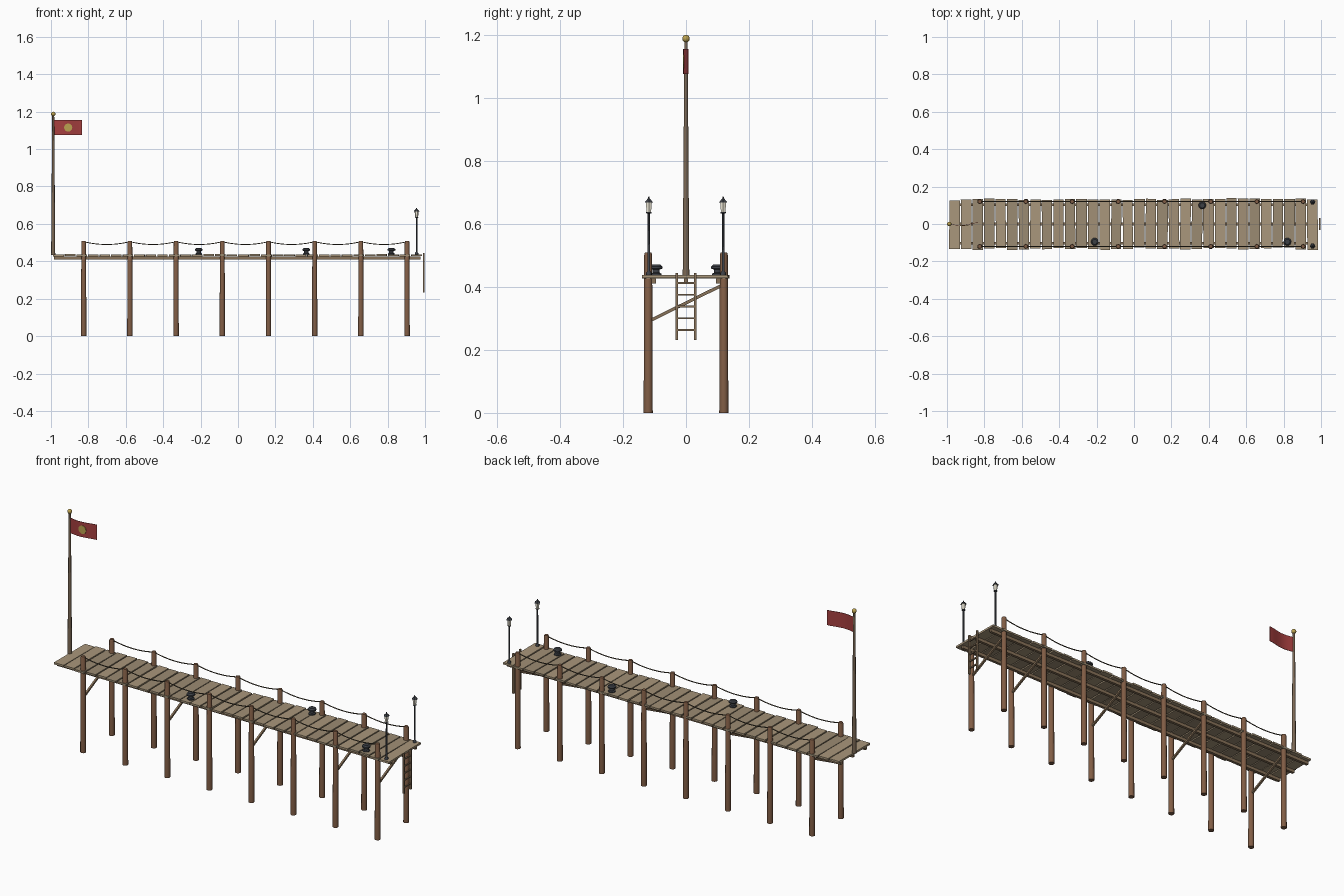
import bpy, bmesh, math, random
from mathutils import Vector, Matrix

if "Cube" in bpy.data.objects:
    bpy.data.objects.remove(bpy.data.objects["Cube"])

random.seed(4)

def material(name, rgb):
    m = bpy.data.materials.new(name)
    m.diffuse_color = (*rgb, 1)
    m.use_nodes = True
    m.node_tree.nodes["Principled BSDF"].inputs["Base Color"].default_value = m.diffuse_color
    return m

PLANKS = [material(f"plank_wood_{i}", c) for i, c in enumerate(
    [(0.36, 0.28, 0.18), (0.40, 0.31, 0.20), (0.33, 0.26, 0.17)])]
PILE = material("pile_wood", (0.22, 0.11, 0.06))
BEAM = material("beam_wood", (0.25, 0.17, 0.10))
POLE = material("pole_wood", (0.20, 0.14, 0.09))
ROPE = material("rope", (0.10, 0.08, 0.05))
IRON = material("iron", (0.045, 0.05, 0.06))
GLASS = material("lamp_glass", (0.95, 0.90, 0.75))
RED = material("flag_red", (0.38, 0.05, 0.05))
GOLD = material("gold", (0.50, 0.36, 0.08))

def finish(bm, name, mat, smooth=False):
    bmesh.ops.recalc_face_normals(bm, faces=bm.faces)
    me = bpy.data.meshes.new(name)
    bm.to_mesh(me)
    bm.free()
    ob = bpy.data.objects.new(name, me)
    bpy.context.collection.objects.link(ob)
    me.materials.append(mat)
    if smooth:
        bpy.ops.object.select_all(action='DESELECT')
        ob.select_set(True)
        bpy.context.view_layer.objects.active = ob
        bpy.ops.object.shade_smooth_by_angle(angle=math.radians(40))
    return ob

def add_box(bm, center, size, rot=Matrix()):
    m = Matrix.Translation(center) @ rot @ Matrix.Diagonal((*size, 1))
    bmesh.ops.create_cube(bm, size=1, matrix=m)

def box(name, center, size, mat, rot=Matrix()):
    bm = bmesh.new()
    add_box(bm, center, size, rot)
    return finish(bm, name, mat)

def lathe(name, loc, profile, sides, mat, smooth=True):
    """Closed solid of revolution from (radius, height) points."""
    bm = bmesh.new()
    rings = [[bm.verts.new((loc[0] + r * math.cos(2 * math.pi * k / sides),
                            loc[1] + r * math.sin(2 * math.pi * k / sides),
                            loc[2] + h)) for k in range(sides)] for r, h in profile]
    for a, b in zip(rings, rings[1:]):
        for k in range(sides):
            n = (k + 1) % sides
            bm.faces.new((a[k], a[n], b[n], b[k]))
    bm.faces.new(rings[0])
    bm.faces.new(rings[-1])
    return finish(bm, name, mat, smooth)

def tube(name, pts, r, mat):
    cu = bpy.data.curves.new(name, 'CURVE')
    cu.dimensions = '3D'
    cu.bevel_depth = r
    cu.bevel_resolution = 1
    cu.use_fill_caps = True
    sp = cu.splines.new('POLY')
    sp.points.add(len(pts) - 1)
    for p, co in zip(sp.points, pts):
        p.co = (*co, 1)
    cu.materials.append(mat)
    ob = bpy.data.objects.new(name, cu)
    bpy.context.collection.objects.link(ob)

# deck planks with slightly uneven lengths
N = 32
step = 1.975 / N
for i in range(N):
    x = -0.99 + step * (i + 0.5)
    rot = Matrix.Rotation(random.uniform(-0.012, 0.012), 4, 'Z')
    box(f"deck_plank_{i}", (x, random.uniform(-0.004, 0.004), 0.432 + random.uniform(-0.001, 0.001)),
        (step - random.uniform(0.004, 0.009), random.uniform(0.258, 0.274), 0.010),
        random.choice(PLANKS), rot)

# stringers under the deck
for n, y in (("front", -0.103), ("middle", 0), ("back", 0.103)):
    box(f"stringer_{n}", (-0.005, y, 0.419), (1.96, 0.014, 0.016), BEAM)

# piles, cross braces and sagging ropes
xs = [-0.825 + 0.247 * i for i in range(8)]
for y, n in ((-0.12, "front"), (0.12, "back")):
    for i, x in enumerate(xs):
        lathe(f"{n}_pile_{i}", (x, y, 0),
              [(0.0145, 0), (0.0125, 0.503), (0.010, 0.509)], 12, PILE)
    for i in range(7):
        pts = []
        for k in range(13):
            t = k / 12
            pts.append((xs[i] + 0.247 * t, y, 0.505 - 0.015 * 4 * t * (1 - t)))
        tube(f"{n}_rope_{i}", pts, 0.0026, ROPE)
for i in (0, 2, 4, 6, 7):
    a, b = Vector((xs[i], -0.12, 0.29)), Vector((xs[i], 0.12, 0.408))
    box(f"brace_{i}", (a + b) / 2, (0.010, (b - a).length, 0.010), BEAM,
        Matrix.Rotation(math.atan2(b.z - a.z, b.y - a.y), 4, 'X'))

# mooring bollards
for i, (x, y) in enumerate(((-0.21, -0.095), (0.365, 0.10), (0.82, -0.095))):
    lathe(f"bollard_{i}", (x, y, 0.436),
          [(0.018, 0), (0.018, 0.006), (0.012, 0.009), (0.012, 0.019),
           (0.021, 0.022), (0.021, 0.029), (0.014, 0.035)], 10, IRON)

# lamp posts with glass lanterns
for y, n in ((-0.118, "front"), (0.118, "back")):
    p = (0.955, y, 0.436)
    lathe(f"{n}_lamp_post", p, [(0.009, 0), (0.009, 0.008), (0.0045, 0.014), (0.0038, 0.196),
                                (0.009, 0.198), (0.009, 0.201)], 8, IRON)
    lathe(f"{n}_lamp_glass", p, [(0.008, 0.201), (0.011, 0.231)], 6, GLASS, False)
    lathe(f"{n}_lamp_cap", p, [(0.015, 0.231), (0.014, 0.234), (0.003, 0.245), (0.002, 0.250)],
          6, IRON, False)

# flagpole with ball finial
lathe("flagpole", (-0.988, 0, 0.434), [(0.011, 0), (0.0055, 0.748)], 10, POLE)
bm = bmesh.new()
bmesh.ops.create_uvsphere(bm, u_segments=12, v_segments=8, radius=0.012,
                          matrix=Matrix.Translation((-0.988, 0, 1.188)))
finish(bm, "flagpole_ball", GOLD, True)

# rippled flag and its disc emblem
def ripple(x):
    return -0.008 * math.sin(1.4 * math.pi * (x + 0.983) / 0.15)

bm = bmesh.new()
cols = [[bm.verts.new((x, ripple(x) + d, z)) for d, z in
         ((-0.001, 1.075), (0.001, 1.075), (0.001, 1.155), (-0.001, 1.155))]
        for x in (-0.983 + 0.15 * k / 12 for k in range(13))]
for a, b in zip(cols, cols[1:]):
    for k in range(4):
        bm.faces.new((a[k], a[(k + 1) % 4], b[(k + 1) % 4], b[k]))
bm.faces.new(cols[0])
bm.faces.new(cols[-1])
finish(bm, "flag", RED, True)
bm = bmesh.new()
bmesh.ops.create_cone(bm, cap_ends=True, segments=16, radius1=0.022, radius2=0.022, depth=0.003,
                      matrix=Matrix.Translation((-0.908, ripple(-0.908) - 0.002, 1.115))
                      @ Matrix.Rotation(math.pi / 2, 4, 'X'))
finish(bm, "flag_emblem", GOLD)

# ladder at the seaward end
for y, n in ((-0.029, "front"), (0.029, "back")):
    box(f"ladder_rail_{n}", (0.993, y, 0.338), (0.010, 0.008, 0.212), BEAM)
for i in range(5):
    box(f"ladder_rung_{i}", (0.993, 0, 0.263 + 0.0373 * i), (0.007, 0.058, 0.006), BEAM)
